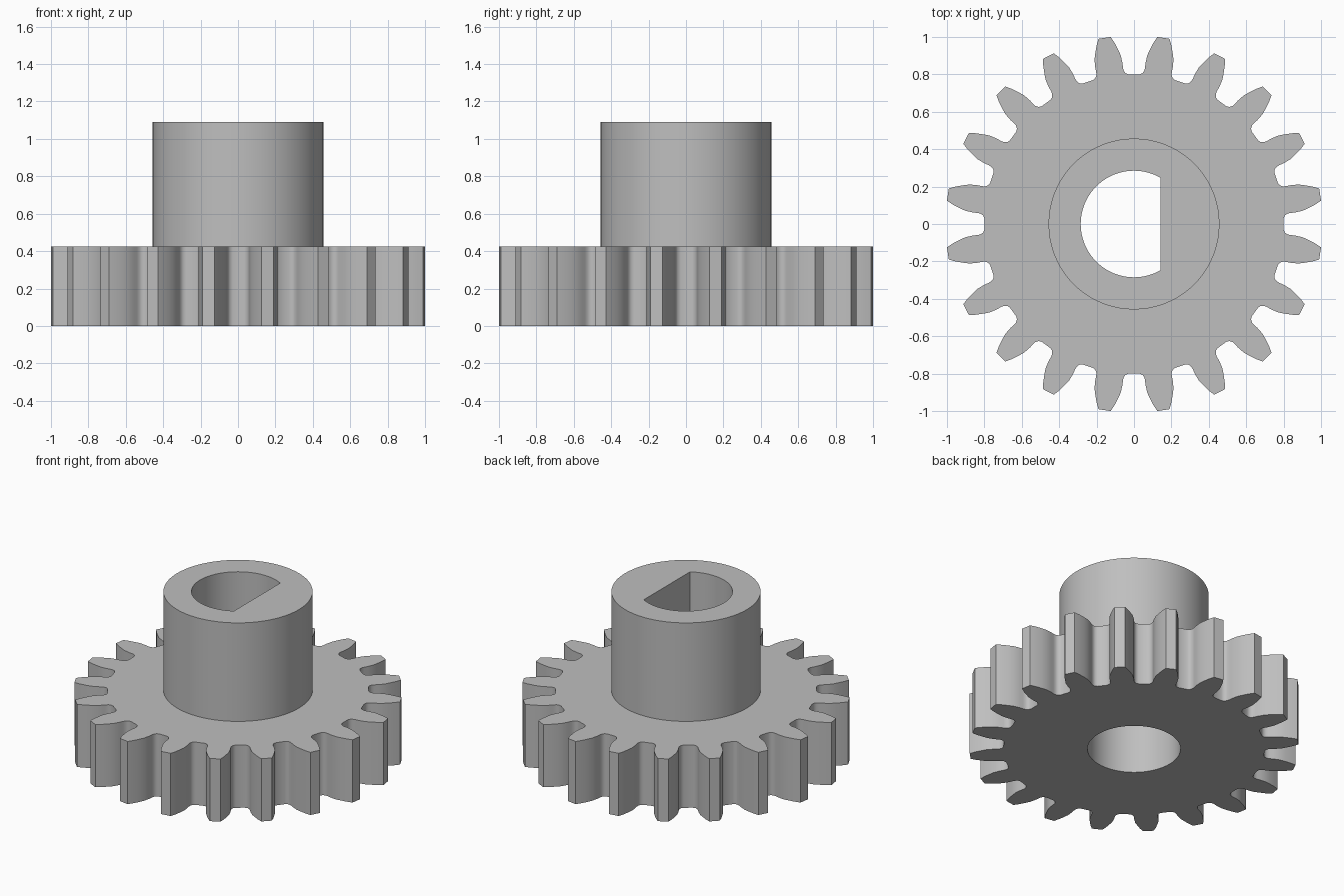
import bpy
import bmesh
from math import cos, sin, radians

cube = bpy.data.objects.get("Cube")
if cube:
    bpy.data.objects.remove(cube, do_unlink=True)

TEETH = 20
SEGMENTS = 72
GEAR_TOP, HUB_TOP = 0.424, 1.09
HUB_RADIUS, BORE_RADIUS = 0.457, 0.285

# Half a tooth gap, from root to tip: (degrees from gap centre, radius)
FLANK = [(2.0, 0.80), (3.2, 0.807), (3.85, 0.822), (4.05, 0.84), (4.08, 0.862),
         (4.5, 0.905), (5.25, 0.937), (6.1, 0.973), (7.13, 1.008)]


def polar(degrees, radius):
    return radius * cos(radians(degrees)), radius * sin(radians(degrees))


def circle(radius):
    return [polar(360 * i / SEGMENTS, radius) for i in range(SEGMENTS)]


def gear_profile():
    gap = [(-a, r) for a, r in reversed(FLANK)] + FLANK
    return [polar(a + 360 * t / TEETH, r) for t in range(TEETH) for a, r in gap]


bm = bmesh.new()


def ring(points, z):
    """A closed loop of vertices at one height."""
    return [bm.verts.new((x, y, z)) for x, y in points]


def bridge(a, b):
    """Quads between two loops with the same number of vertices."""
    for i in range(len(a)):
        j = (i + 1) % len(a)
        bm.faces.new((a[i], a[j], b[j], b[i]))


def fill_between(outer, inner):
    """Flat face region between an outline and a hole."""
    edges = [bm.edges.get((loop[i - 1], loop[i]))
             for loop in (outer, inner) for i in range(len(loop))]
    bmesh.ops.triangle_fill(bm, use_beauty=True, edges=edges)


# Bore outlines: round in the gear, cut flat on one side in the hub
bore = circle(BORE_RADIUS)
flat_bore = [(min(x, BORE_RADIUS * cos(radians(60))), y) for x, y in bore]

gear_low = ring(gear_profile(), 0)
gear_high = ring(gear_profile(), GEAR_TOP)
hub_low = ring(circle(HUB_RADIUS), GEAR_TOP)
hub_high = ring(circle(HUB_RADIUS), HUB_TOP)
flat_high = ring(flat_bore, HUB_TOP)
flat_low = ring(flat_bore, GEAR_TOP)
bore_high = ring(bore, GEAR_TOP)
bore_low = ring(bore, 0)

# Toothed rim, hub wall, hub top, flatted bore, ledge, round bore
bridge(gear_low, gear_high)
bridge(hub_low, hub_high)
bridge(hub_high, flat_high)
bridge(flat_high, flat_low)
bridge(flat_low, bore_high)
bridge(bore_high, bore_low)

# Gear faces
fill_between(gear_high, hub_low)
fill_between(gear_low, bore_low)

bmesh.ops.remove_doubles(bm, verts=bm.verts[:], dist=0.0001)
bmesh.ops.recalc_face_normals(bm, faces=bm.faces[:])

mesh = bpy.data.meshes.new("gear_with_hub")
bm.to_mesh(mesh)
bm.free()
gear = bpy.data.objects.new("gear_with_hub", mesh)
bpy.context.collection.objects.link(gear)

# Plain grey material
grey = bpy.data.materials.new("plain_grey")
grey.use_nodes = True
colour = (0.52, 0.52, 0.52, 1)
grey.diffuse_color = colour
grey.node_tree.nodes["Principled BSDF"].inputs["Base Color"].default_value = colour
mesh.materials.append(grey)

# Smooth curved walls, keep the corners sharp
bpy.ops.object.select_all(action="DESELECT")
gear.select_set(True)
bpy.context.view_layer.objects.active = gear
bpy.ops.object.shade_smooth_by_angle(angle=radians(38))
